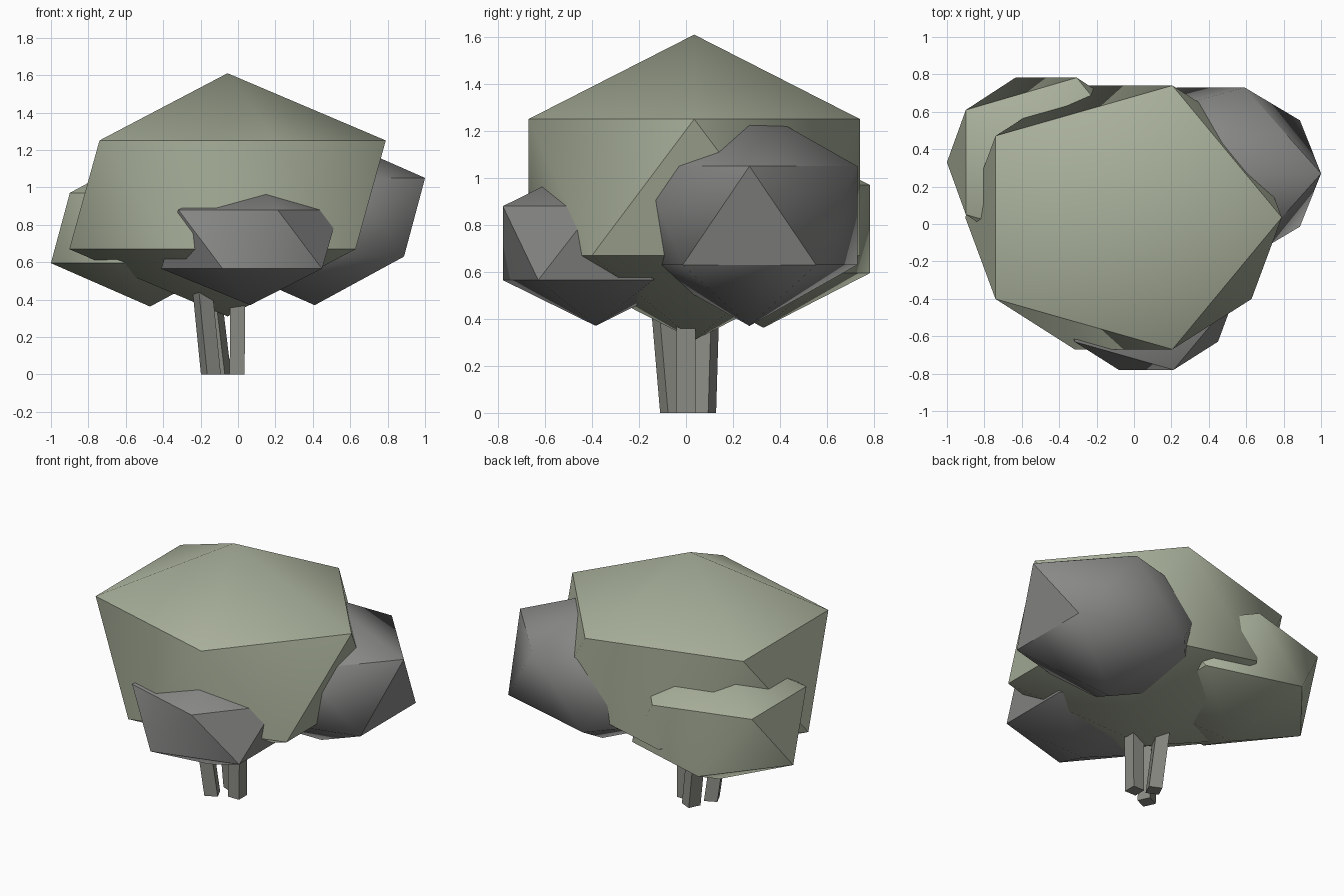
import bpy, bmesh, math
from mathutils import Vector

if "Cube" in bpy.data.objects:
    bpy.data.objects.remove(bpy.data.objects["Cube"])


def material(name, rgb):
    m = bpy.data.materials.new(name)
    m.diffuse_color = (*rgb, 1)
    m.use_nodes = True
    m.node_tree.nodes["Principled BSDF"].inputs["Base Color"].default_value = m.diffuse_color
    return m


green = material("sage green", (0.40, 0.44, 0.33))
grey = material("stone grey", (0.25, 0.25, 0.245))
bark = material("bark grey", (0.26, 0.26, 0.235))


def clump(name, centre, scale, mat):
    """Squashed 20-sided foliage clump, creased at the steep edges."""
    bpy.ops.mesh.primitive_ico_sphere_add(subdivisions=1, radius=1, location=centre)
    ob = bpy.context.object
    ob.name = name
    ob.scale = scale
    bpy.ops.object.transform_apply(location=False, rotation=False, scale=True)
    bpy.ops.object.shade_smooth_by_angle(angle=math.radians(45))
    ob.data.materials.append(mat)


def stem(name, foot, top, width, turn):
    """Square leaning trunk post."""
    bm = bmesh.new()
    rings = []
    for p in (foot, top):
        rings.append([bm.verts.new(Vector(p) + Vector((
            width * 0.7071 * math.cos(turn + k * math.pi / 2),
            width * 0.7071 * math.sin(turn + k * math.pi / 2), 0))) for k in range(4)])
    a, b = rings
    bm.faces.new(a[::-1])
    bm.faces.new(b)
    for k in range(4):
        j = (k + 1) % 4
        bm.faces.new((a[k], a[j], b[j], b[k]))
    me = bpy.data.meshes.new(name)
    bm.to_mesh(me)
    bm.free()
    me.materials.append(mat_bark)
    bpy.context.collection.objects.link(bpy.data.objects.new(name, me))


mat_bark = bark

# Foliage
clump("main_crown", (-0.056, 0.035, 0.96), (0.946, 0.829, 0.65), green)
clump("left_back_clump", (-0.47, 0.33, 0.7825), (0.593, 0.532, 0.42), green)
clump("right_clump", (0.41, 0.27, 0.84), (0.66, 0.54, 0.47), grey)
clump("front_clump", (0.065, -0.385, 0.7225), (0.531, 0.464, 0.352), grey)

# Trunk
stem("trunk_left", (-0.145, -0.057, 0.0), (-0.195, -0.10, 0.5), 0.08, math.radians(70))
stem("trunk_back", (-0.09, 0.075, 0.0), (-0.15, 0.09, 0.5), 0.08, math.radians(20))
stem("trunk_right", (-0.005, 0.0, 0.0), (0.0, 0.0, 0.5), 0.08, math.radians(45))
